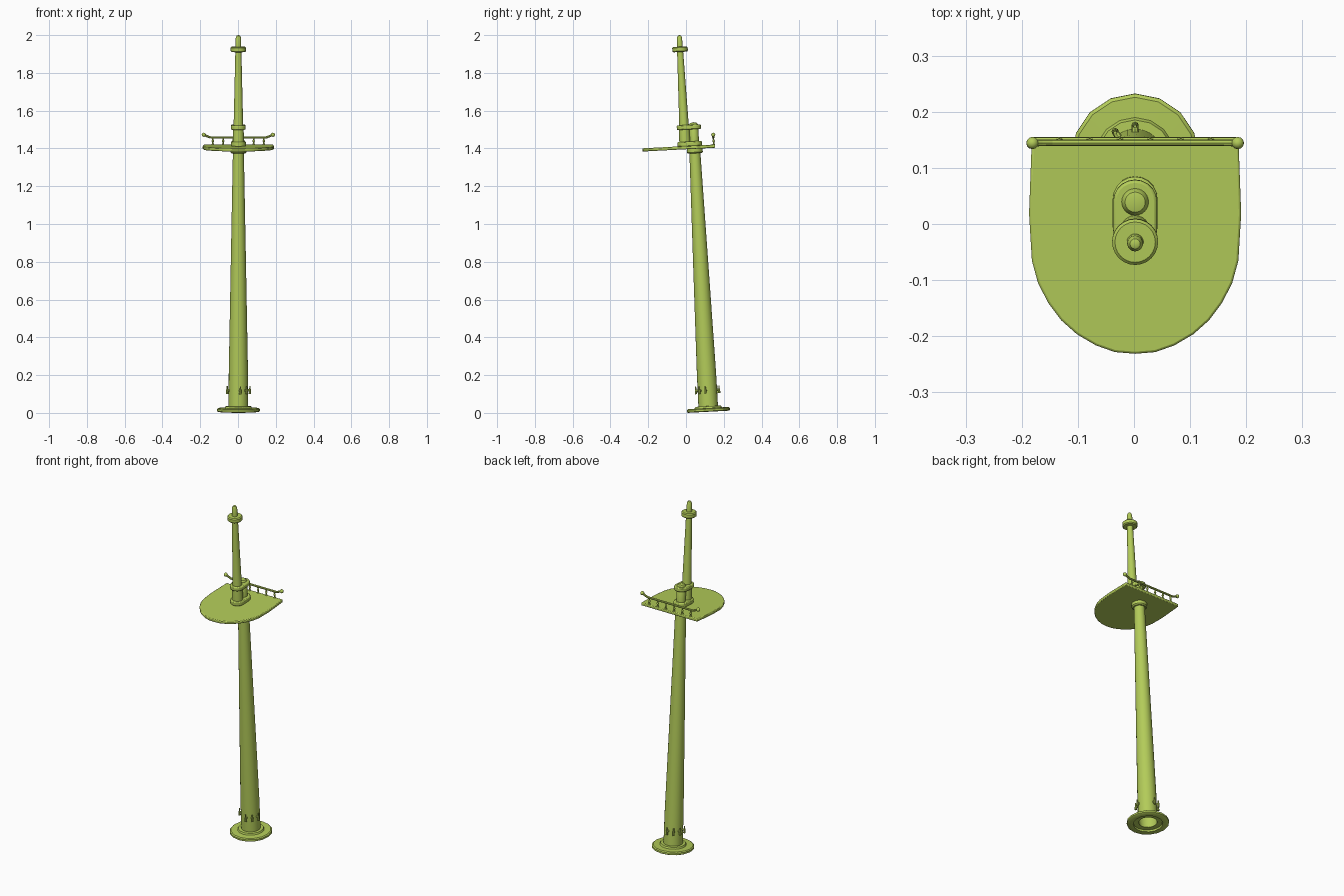
import bpy, bmesh, math
from mathutils import Matrix, Vector

if "Cube" in bpy.data.objects:
    bpy.data.objects.remove(bpy.data.objects["Cube"])

# Everything is built along a straight mast axis, then leaned forward 3 degrees
LEAN = Matrix.Translation((0.002, 0.119, 0.006)) @ Matrix.Rotation(math.radians(3), 4, 'X')
TOP_Y = -0.05   # the topmast sits in front of the lower mast

mat = bpy.data.materials.new("mast_green")
mat.diffuse_color = (0.45, 0.60, 0.10, 1)
mat.use_nodes = True
mat.node_tree.nodes["Principled BSDF"].inputs["Base Color"].default_value = mat.diffuse_color


def finish(name, bm, bevel=0.0, smooth=True):
    bmesh.ops.remove_doubles(bm, verts=bm.verts, dist=1e-6)
    bmesh.ops.recalc_face_normals(bm, faces=bm.faces)
    me = bpy.data.meshes.new(name)
    bm.to_mesh(me)
    bm.free()
    ob = bpy.data.objects.new(name, me)
    bpy.context.collection.objects.link(ob)
    ob.matrix_world = LEAN
    me.materials.append(mat)
    if bevel:
        mod = ob.modifiers.new("bevel", 'BEVEL')
        mod.width, mod.segments = bevel, 2
        mod.limit_method = 'ANGLE'
    if smooth:
        bpy.ops.object.select_all(action='DESELECT')
        ob.select_set(True)
        bpy.context.view_layer.objects.active = ob
        bpy.ops.object.shade_smooth_by_angle(angle=math.radians(35))
    return ob


def lathe(name, profile, y=0.0, sides=24, closed=False):
    """Spin (radius, height) points around the mast axis."""
    bm = bmesh.new()
    pts = list(profile) + ([profile[0]] if closed else [])
    vs = [bm.verts.new((r, y, z)) for r, z in pts]
    es = [bm.edges.new(p) for p in zip(vs, vs[1:])]
    bmesh.ops.spin(bm, geom=vs + es, cent=(0, y, 0), axis=(0, 0, 1),
                   angle=2 * math.pi, steps=sides)
    return finish(name, bm)


def slab(name, outline, z0, z1, bevel):
    bm = bmesh.new()
    face = bm.faces.new([bm.verts.new((x, y, z0)) for x, y in outline])
    ext = bmesh.ops.extrude_face_region(bm, geom=[face])
    bmesh.ops.translate(bm, vec=(0, 0, z1 - z0),
                        verts=[v for v in ext['geom'] if isinstance(v, bmesh.types.BMVert)])
    return finish(name, bm, bevel)


def stadium(r):
    arc = [i * math.pi / 10 for i in range(11)]
    return ([(r * math.cos(a), r * math.sin(a)) for a in arc] +
            [(-r * math.cos(a), TOP_Y - r * math.sin(a)) for a in arc])


def rod(bm, a, b, r0, r1, sides=8):
    a, b = Vector(a), Vector(b)
    d = b - a
    m = Matrix.Translation((a + b) / 2) @ d.to_track_quat('Z', 'Y').to_matrix().to_4x4()
    bmesh.ops.create_cone(bm, cap_ends=True, segments=sides, radius1=r0, radius2=r1,
                          depth=d.length, matrix=m)


def ball(bm, c, r):
    bmesh.ops.create_uvsphere(bm, u_segments=12, v_segments=8, radius=r,
                              matrix=Matrix.Translation(c))


# Base flange, open in the middle
lathe("base_flange", [(0.050, 0.010), (0.078, 0.010), (0.080, 0.0), (0.108, 0.0),
                      (0.114, 0.004), (0.114, 0.014), (0.108, 0.019), (0.072, 0.020),
                      (0.068, 0.029), (0.050, 0.030)], sides=16, closed=True)

# Lower mast, hollow at the foot, with domed head
lathe("lower_mast", [(0.052, 0.010), (0.051, 0.20), (0.040, 0.80), (0.029, 1.38),
                     (0.025, 1.44), (0.024, 1.522), (0.018, 1.531), (0.0, 1.535)])

# Collar under the platform
lathe("platform_collar", [(0.026, 1.370), (0.036, 1.370), (0.042, 1.376), (0.042, 1.395),
                          (0.026, 1.395)])

# Topmast with rounded tip and cap ring
lathe("topmast", [(0.0, 1.42), (0.030, 1.42), (0.028, 1.50), (0.025, 1.53), (0.016, 1.915),
                  (0.0145, 1.945), (0.014, 1.985), (0.009, 1.996), (0.0, 2.0)], TOP_Y)
lathe("topmast_ring", [(0.012, 1.910), (0.036, 1.910), (0.041, 1.915), (0.041, 1.933),
                       (0.036, 1.938), (0.012, 1.938)], TOP_Y, closed=True)

# Platform: straight back edge, rounded front
half = [(0.184, 0.036), (0.189, -0.10), (0.184, -0.184), (0.173, -0.224), (0.155, -0.259),
        (0.132, -0.290), (0.104, -0.315), (0.070, -0.335), (0.036, -0.347)]
shift = 0.073   # mast axis has moved forward by platform height
outline = [(x, y + shift) for x, y in half] + [(0, -0.350 + shift)] + \
          [(-x, y + shift) for x, y in reversed(half)]
slab("platform", outline, 1.394, 1.411, 0.004)

# Doubled mast bands that clasp both spars
slab("lower_band", stadium(0.040), 1.409, 1.434, 0.005)
slab("upper_band", stadium(0.039), 1.498, 1.522, 0.005)

# Rail with upturned ends, end knobs and stanchions
bm = bmesh.new()
ry = 0.102
path = [(-0.180, 1.462), (-0.167, 1.456), (-0.148, 1.449), (0.148, 1.449),
        (0.167, 1.456), (0.180, 1.462)]
for (x0, z0), (x1, z1) in zip(path, path[1:]):
    rod(bm, (x0, ry, z0), (x1, ry, z1), 0.006, 0.006)
for s in (-1, 1):
    ball(bm, (s * 0.183, ry, 1.463), 0.011)
for i in range(6):
    x = -0.135 + 0.054 * i
    rod(bm, (x, ry, 1.408), (x, ry, 1.418), 0.008, 0.004)
    rod(bm, (x, ry, 1.416), (x, ry, 1.449), 0.004, 0.004)
    ball(bm, (x, ry, 1.430), 0.0065)
finish("platform_rail", bm)

# Belaying pins around the mast foot
bm = bmesh.new()
for deg in (90, 125, 160, 195, 280, 315, 350):
    c, s = math.cos(math.radians(deg)), math.sin(math.radians(deg))
    rod(bm, (0.046 * c, 0.046 * s, 0.114), (0.062 * c, 0.062 * s, 0.114), 0.007, 0.006)
    rod(bm, (0.062 * c, 0.062 * s, 0.096), (0.062 * c, 0.062 * s, 0.120), 0.0065, 0.005)
    rod(bm, (0.062 * c, 0.062 * s, 0.118), (0.062 * c, 0.062 * s, 0.136), 0.004, 0.003)
finish("belaying_pins", bm)
